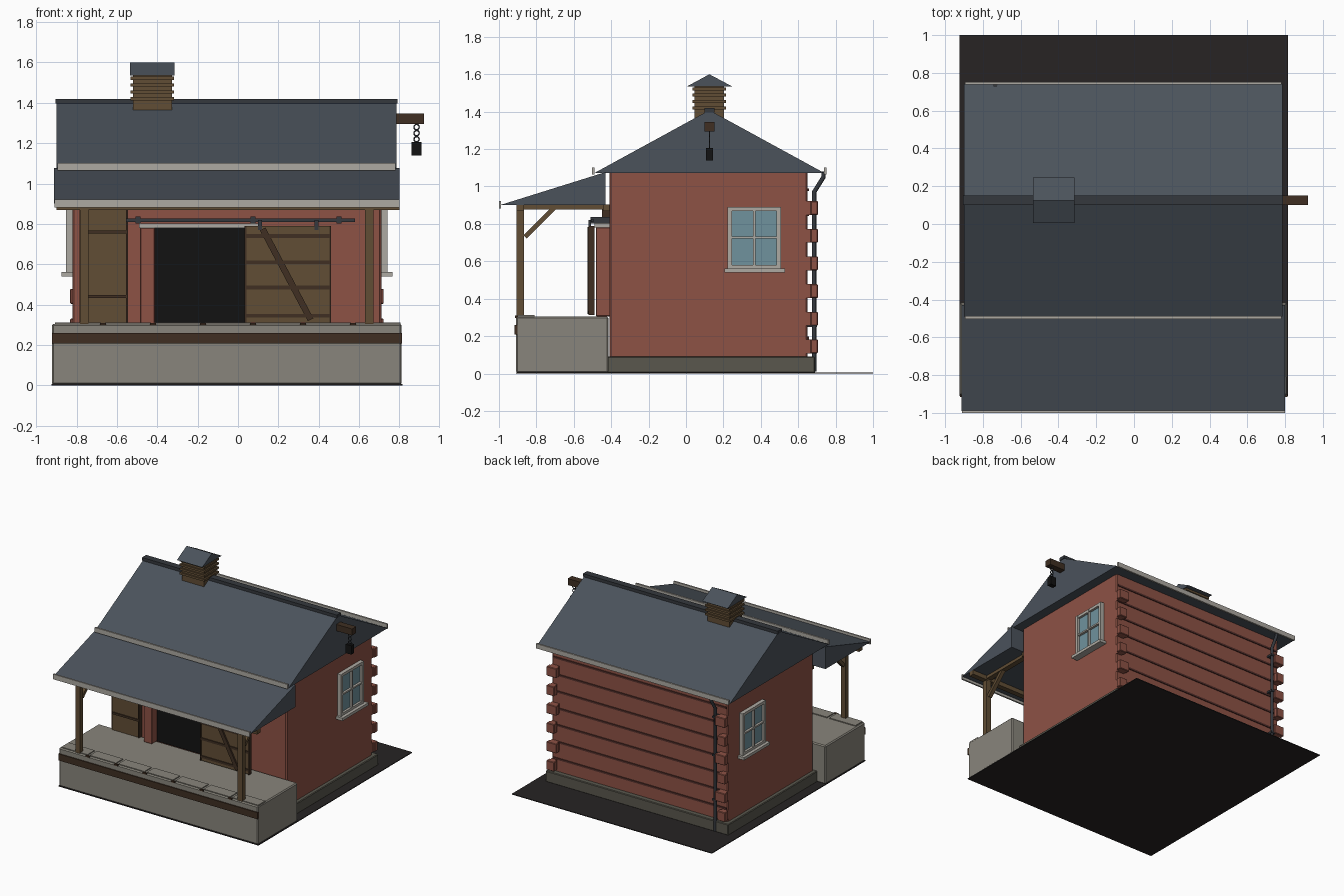
import bpy, math
from mathutils import Vector

if "Cube" in bpy.data.objects:
    bpy.data.objects.remove(bpy.data.objects["Cube"])

CX = -0.055  # building centre line in x


def mat(name, r, g, b):
    m = bpy.data.materials.new(name)
    m.diffuse_color = (r, g, b, 1)
    m.use_nodes = True
    m.node_tree.nodes["Principled BSDF"].inputs["Base Color"].default_value = m.diffuse_color
    return m


BRICK = mat("brick", 0.27, 0.085, 0.06)
MORTAR = mat("dark_brick", 0.09, 0.03, 0.025)
SLATE = mat("slate", 0.07, 0.085, 0.105)
STONE = mat("stone", 0.25, 0.235, 0.2)
BASE = mat("foundation", 0.1, 0.095, 0.075)
TRIM = mat("trim", 0.42, 0.4, 0.36)
WOOD = mat("wood", 0.12, 0.075, 0.035)
DARKWOOD = mat("dark_wood", 0.05, 0.028, 0.016)
IRON = mat("iron", 0.035, 0.04, 0.048)
BLACK = mat("shadow", 0.006, 0.006, 0.006)
GLASS = mat("glass", 0.16, 0.29, 0.34)
GROUND = mat("ground", 0.02, 0.017, 0.017)


def mesh(name, verts, faces, m, bevel=0):
    me = bpy.data.meshes.new(name)
    me.from_pydata(verts, [], faces)
    me.materials.append(m)
    o = bpy.data.objects.new(name, me)
    bpy.context.collection.objects.link(o)
    if bevel:
        b = o.modifiers.new("bevel", "BEVEL")
        b.width, b.segments = bevel, 1
    return o


def prism(name, prof, x0, x1, m, bevel=0):
    """Extrude a counter-clockwise (y, z) profile along x."""
    n = len(prof)
    v = [(x0, y, z) for y, z in prof] + [(x1, y, z) for y, z in prof]
    f = [(i, i + n, (i + 1) % n + n, (i + 1) % n) for i in range(n)]
    f = [q[::-1] for q in f] + [tuple(range(n))[::-1], tuple(range(n, 2 * n))]
    return mesh(name, v, f, m, bevel)


def box(name, x, y, z, m, bevel=0):
    return prism(name, [(y[0], z[0]), (y[1], z[0]), (y[1], z[1]), (y[0], z[1])], x[0], x[1], m, bevel)


def mx(x):
    """Mirror an x interval across the building centre line."""
    return (2 * CX - x[1], 2 * CX - x[0])


def strut(name, a, b, w, d, m):
    """Rectangular bar from a to b."""
    a, b = Vector(a), Vector(b)
    L = (b - a).length
    o = box(name, (-w / 2, w / 2), (-d / 2, d / 2), (-L / 2, L / 2), m)
    o.location = (a + b) / 2
    o.rotation_euler = (b - a).to_track_quat('Z', 'Y').to_euler()
    return o


def tube(name, pts, r, m):
    c = bpy.data.curves.new(name, 'CURVE')
    c.dimensions = '3D'
    c.bevel_depth, c.bevel_resolution, c.use_fill_caps = r, 2, True
    s = c.splines.new('POLY')
    s.points.add(len(pts) - 1)
    for p, q in zip(s.points, pts):
        p.co = (*q, 1)
    c.materials.append(m)
    o = bpy.data.objects.new(name, c)
    bpy.context.collection.objects.link(o)
    return o


# Ground, foundation and brick body
box("ground_slab", (-0.925, 0.815), (-0.91, 1.0), (0, 0.006), GROUND)
box("foundation", (-0.85, 0.74), (-0.42, 0.69), (0.003, 0.09), BASE, 0.005)
box("brick_body", (-0.82, 0.71), (-0.41, 0.65), (0.08, 1.085), BRICK, 0.008)

# Main roof, ridge cap and gutters
prism("main_roof", [(-0.49, 1.072), (0.74, 1.072), (0.125, 1.408)], -0.90, 0.785, SLATE)
box("ridge_cap", (-0.905, 0.79), (0.1, 0.152), (1.396, 1.42), IRON)
for n, y in (("front", -0.495), ("back", 0.745)):
    box(n + "_gutter", (-0.895, 0.78), (y - 0.007, y + 0.007), (1.065, 1.102), TRIM)

# Porch roof with fascia and timber frame
prism("porch_roof", [(-0.99, 0.902), (-0.43, 0.902), (-0.43, 1.077)], -0.912, 0.80, SLATE)
box("porch_fascia", (-0.91, 0.80), (-1.0, -0.988), (0.882, 0.922), TRIM)
box("porch_front_beam", (-0.90, 0.80), (-0.907, -0.865), (0.868, 0.902), WOOD)
box("porch_ledger", (-0.80, 0.69), (-0.445, -0.41), (0.868, 0.905), WOOD)
for n, x in (("right", (0.63, 0.672)), ("left", mx((0.63, 0.672)))):
    c = sum(x) / 2
    box(n + "_porch_post", x, (-0.905, -0.867), (0.305, 0.88), WOOD)
    box(n + "_porch_rafter", x, (-0.907, -0.41), (0.878, 0.904), WOOD)
    strut(n + "_porch_brace", (c, -0.86, 0.73), (c, -0.70, 0.89), 0.03, 0.025, WOOD)

# Loading dock with bumper and edge slabs
box("dock", (-0.922, 0.81), (-0.908, -0.415), (0.003, 0.305), STONE, 0.008)
box("dock_bumper", (-0.922, 0.812), (-0.916, -0.9), (0.208, 0.26), DARKWOOD)
for i in range(7):
    x = -0.915 + i * 0.248
    box("dock_edge_slab", (x + 0.008, min(x + 0.235, 0.805)), (-0.9, -0.81), (0.3, 0.312), STONE)
    if i:
        box("dock_joint", (x - 0.018, x + 0.012), (-0.914, -0.9), (0.298, 0.31), DARKWOOD)

# Doorway, jambs and lintel
box("doorway", (-0.42, 0.06), (-0.418, -0.4), (0.305, 0.79), BLACK)
for x in ((-0.485, -0.412), (0.04, 0.113)):
    box("door_jamb", x, (-0.482, -0.405), (0.305, 0.782), BRICK, 0.004)
box("door_lintel", (-0.49, 0.115), (-0.488, -0.405), (0.78, 0.802), TRIM)

# Sliding door with battens, diagonal brace and rail
box("sliding_door", (0.035, 0.46), (-0.515, -0.495), (0.312, 0.79), WOOD)
for z in (0.345, 0.485, 0.61, 0.74):
    box("door_batten", (0.037, 0.458), (-0.522, -0.51), (z - 0.009, z + 0.009), DARKWOOD)
for x in (0.037, 0.457):
    box("door_stile", (x - 0.004, x + 0.004), (-0.522, -0.49), (0.312, 0.79), DARKWOOD)
strut("door_brace", (0.36, -0.52, 0.325), (0.122, -0.52, 0.775), 0.012, 0.035, DARKWOOD).rotation_euler = (
    0, math.atan2(-0.238, 0.45), 0)
bpy.data.objects["door_brace"].scale = (2.6, 0.4, 1)
box("door_rail", (-0.555, 0.58), (-0.508, -0.495), (0.809, 0.826), IRON)
for x in (-0.495, 0.075, 0.5):
    box("rail_bracket", (x - 0.012, x + 0.012), (-0.51, -0.405), (0.803, 0.836), IRON)
for x in (0.11, 0.39):
    box("door_hanger", (x - 0.01, x + 0.01), (-0.52, -0.508), (0.77, 0.82), IRON)

# Fixed plank panel on the left of the front
box("side_panel", (-0.785, -0.55), (-0.442, -0.405), (0.305, 0.88), WOOD)
for z in (0.44, 0.76):
    box("side_panel_batten", (-0.783, -0.552), (-0.45, -0.44), (z - 0.008, z + 0.008), DARKWOOD)
box("side_panel_stile", (-0.556, -0.546), (-0.45, -0.405), (0.305, 0.88), DARKWOOD)

# Side windows
for s, f in (("right", lambda x: x), ("left", mx)):
    box(s + "_window_glass", f((0.70, 0.722)), (0.24, 0.49), (0.575, 0.88), GLASS)
    for y in (0.234, 0.365, 0.496):
        w = 0.006 if y == 0.365 else 0.012
        box(s + "_window_upright", f((0.705, 0.742)), (y - w, y + w), (0.562, 0.89), TRIM)
    for z in (0.57, 0.727, 0.88):
        w = 0.006 if z == 0.727 else 0.011
        box(s + "_window_bar", f((0.705, 0.74)), (0.224, 0.506), (z - w, z + w), TRIM)
    box(s + "_window_sill", f((0.70, 0.765)), (0.205, 0.528), (0.54, 0.562), TRIM)

# Back wall courses, corner quoins and corner strips
for i in range(7):
    z = 0.19 + i * 0.132
    box("brick_course", (-0.81, 0.70), (0.64, 0.657), (z - 0.007, z + 0.007), MORTAR)
for i in range(6):
    z = 0.108 + i * 0.148
    x = (0.635 if i % 2 else 0.655, 0.722)
    for n, q in (("right", x), ("left", mx(x))):
        box(n + "_quoin", q, (0.64 + 0.026, 0.705), (z, z + 0.074), BRICK, 0.004)
        box(n + "_quoin_root", (q[0] + 0.012, q[1] - 0.012), (0.64, 0.67), (z, z + 0.074), BRICK)

# Downpipe on the back
PX = -0.735
tube("downpipe", [(PX, 0.685, 0.01), (PX, 0.685, 0.97), (PX, 0.735, 1.05), (PX, 0.735, 1.08)], 0.012, IRON)
for z in (0.25, 0.6, 0.9):
    box("pipe_clip", (PX - 0.017, PX + 0.017), (0.645, 0.7), (z, z + 0.014), IRON)

# Louvred roof vent
box("vent_core", (-0.52, -0.328), (0.045, 0.202), (1.36, 1.54), WOOD)
for i in range(4):
    z = 1.412 + i * 0.034
    box("vent_louvre", (-0.532, -0.316), (0.034, 0.213), (z, z + 0.016), WOOD)
prism("vent_roof", [(0.005, 1.535), (0.247, 1.535), (0.125, 1.6)], -0.535, -0.315, SLATE)

# Hoist beam, chain and weight
box("hoist_beam", (0.68, 0.922), (0.1, 0.152), (1.295, 1.346), DARKWOOD)
for i in range(3):
    bpy.ops.mesh.primitive_torus_add(major_radius=0.013, minor_radius=0.0035, major_segments=12, minor_segments=6,
                                     location=(0.885, 0.126, 1.28 - i * 0.03), rotation=(math.pi / 2, 0, 0))
    bpy.context.object.name = "chain_link"
    bpy.context.object.data.materials.append(IRON)
box("hoist_weight", (0.86, 0.91), (0.108, 0.144), (1.138, 1.207), BLACK)
